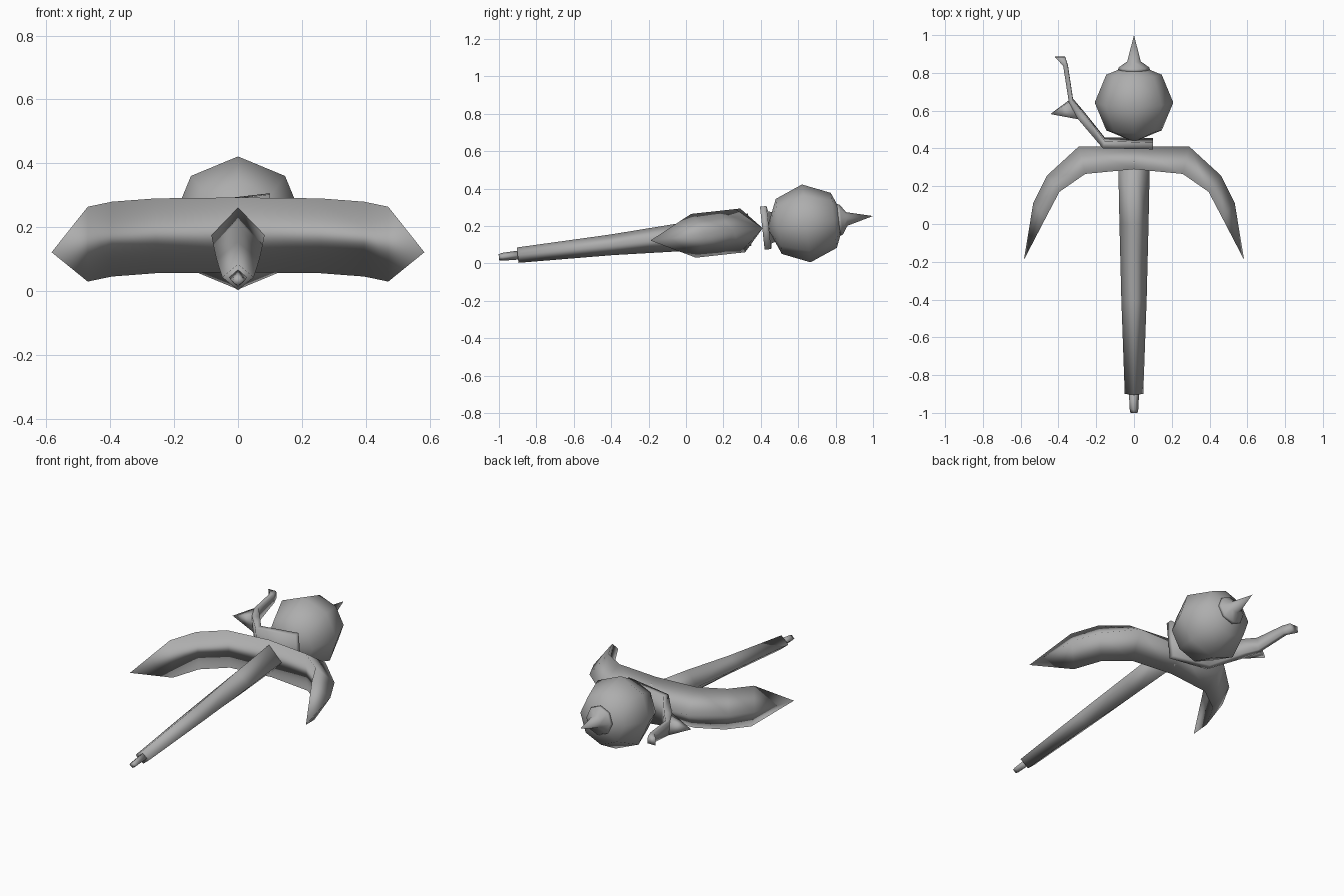
import bpy, bmesh, math
from mathutils import Matrix, Vector

if "Cube" in bpy.data.objects:
    bpy.data.objects.remove(bpy.data.objects["Cube"])

# Everything is built along a straight axis, then leaned slightly upward
S = 0.11
LEAN = Matrix(((1, 0, 0, 0), (0, 1, -S, 0), (0, S, 1, 0.143), (0, 0, 0, 1)))

grey = bpy.data.materials.new("dark_grey")
grey.diffuse_color = (0.42, 0.42, 0.42, 1)
grey.use_nodes = True
grey.node_tree.nodes["Principled BSDF"].inputs["Base Color"].default_value = grey.diffuse_color


def loft(name, rings, angle=180):
    """Skin a list of equal-sized point rings, cap both ends."""
    bm = bmesh.new()
    rows = [[bm.verts.new(LEAN @ Vector(p)) for p in r] for r in rings]
    n = len(rows[0])
    for a, b in zip(rows, rows[1:]):
        for i in range(n):
            j = (i + 1) % n
            bm.faces.new((a[i], a[j], b[j], b[i]))
    bm.faces.new(rows[0][::-1])
    bm.faces.new(rows[-1])
    bmesh.ops.remove_doubles(bm, verts=bm.verts, dist=1e-4)
    bmesh.ops.recalc_face_normals(bm, faces=bm.faces)
    me = bpy.data.meshes.new(name)
    bm.to_mesh(me)
    bm.free()
    me.materials.append(grey)
    ob = bpy.data.objects.new(name, me)
    bpy.context.collection.objects.link(ob)
    bpy.ops.object.select_all(action='DESELECT')
    ob.select_set(True)
    bpy.context.view_layer.objects.active = ob
    bpy.ops.object.shade_smooth_by_angle(angle=math.radians(angle))
    return ob


def turned(name, profile, n=8):
    """Round part along the axis from (position, half width, half height)."""
    return loft(name, [[(rx * math.cos(2 * math.pi * i / n), v, rz * math.sin(2 * math.pi * i / n))
                        for i in range(n)] for v, rx, rz in profile])


# Four-sided handle and its end peg
turned("handle", [(-0.9, .049, .041), (-0.4, .067, .055), (0, .077, .076), (0.34, .084, .086)], 4)
turned("end_peg", [(-1.0, .019, .016), (-0.98, .023, .021), (-0.89, .027, .024)], 4)

# Ball and spike
R, C = 0.208, 0.643
turned("ball", [(C - R * math.cos(k * math.pi / 4), R * math.sin(k * math.pi / 4),
                 R * math.sin(k * math.pi / 4)) for k in range(5)])
turned("spike", [(.815, .085, .085), (.83, .08, .08), (.86, .036, .036), (1.0, 0, 0)])

# Crescent blade: sharp outer edge, tall inner face, mirrored left and right
half = [((0, .41), (0, .303), .117), ((.293, .41), (.258, .278), .117),
        ((.46, .257), (.395, .183), .117), ((.533, .113), (.47, .04), .117),
        ((.583, -.19), (.583, -.19), 0)]
arcs = [(s, *sec) for s, part in ((-1, half[:0:-1]), (1, half)) for sec in part]
loft("crescent_blade", [[(s * o[0], o[1], 0), (s * i[0], i[1], h), (s * i[0], i[1], -h)]
                        for s, o, i, h in arcs])

# Flat collar tapering into a bent side branch
branch = [((.1, .408), (.1, .443), .115), ((-.165, .41), (-.155, .449), .085),
          ((-.296, .56), (-.255, .578), .05), ((-.345, .65), (-.323, .66), .04),
          ((-.375, .84), (-.35, .84), .026), ((-.418, .885), (-.365, .885), .02)]
loft("side_branch", [[(*a, h), (*b, h), (*b, -h), (*a, -h)] for a, b, h in branch])

# Thorn on the branch
(a, _, ha), (b, _, hb) = branch[2:4]
loft("thorn", [[(*a, ha), (*b, hb), (*b, -hb), (*a, -ha)], [(-.443, .582, 0)] * 4])
